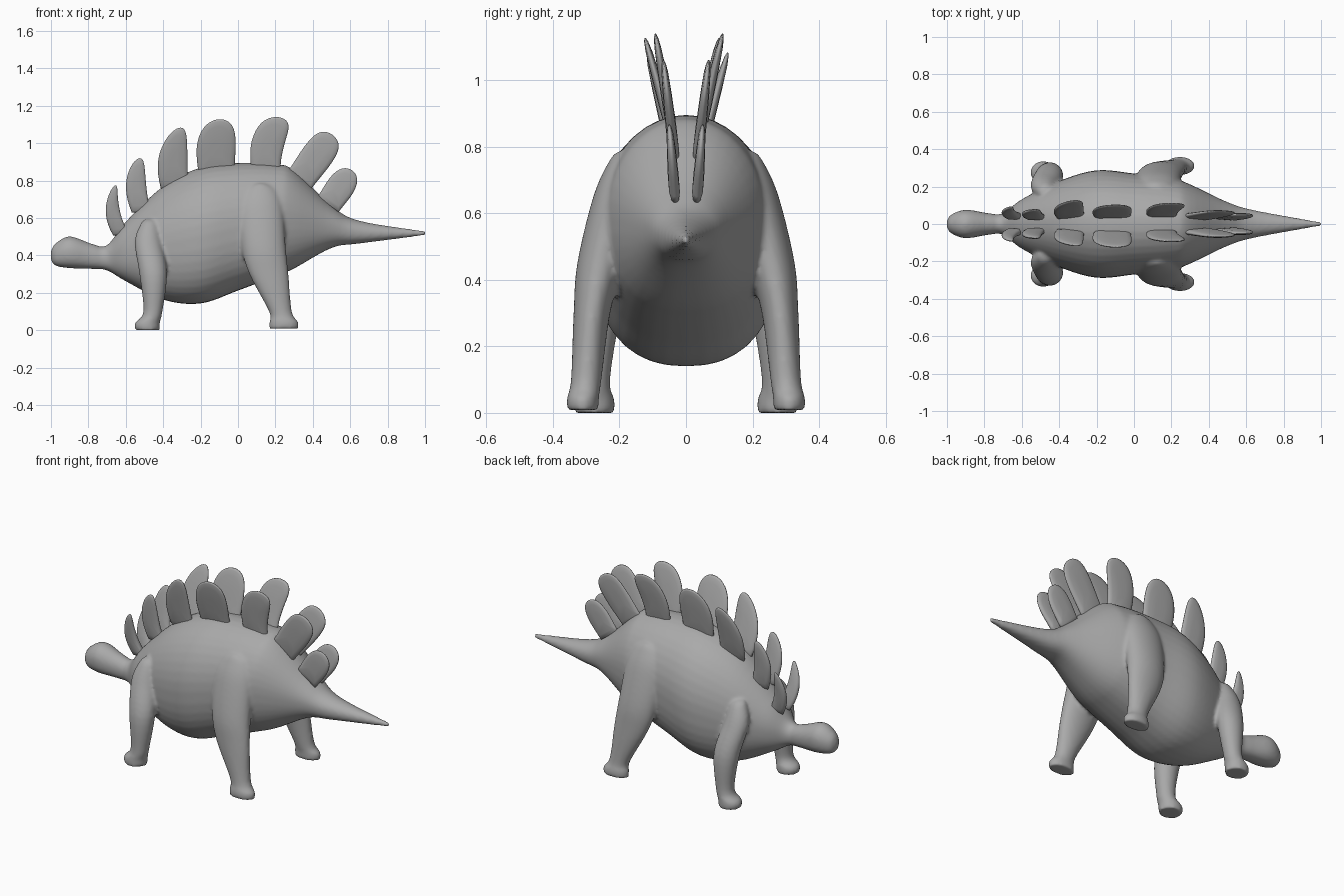
import bpy, bmesh, math
from mathutils import Vector

if "Cube" in bpy.data.objects:
    bpy.data.objects.remove(bpy.data.objects["Cube"])

skin = bpy.data.materials.new("grey_skin")
skin.diffuse_color = (0.4, 0.4, 0.4, 1)
skin.use_nodes = True
skin.node_tree.nodes["Principled BSDF"].inputs["Base Color"].default_value = skin.diffuse_color
ANGLES = [2 * math.pi * i / 40 for i in range(40)]


def spline(rows, steps):
    """Catmull-Rom samples through rows of numbers."""
    last, out = len(rows) - 1, []
    for i in range(last):
        a, b, c, d = rows[max(i - 1, 0)], rows[i], rows[i + 1], rows[min(i + 2, last)]
        for s in range(steps):
            t = s / steps
            out.append([q + 0.5 * t * (r - p + t * (2 * p - 5 * q + 4 * r - u + t * (3 * (q - r) + u - p)))
                        for p, q, r, u in zip(a, b, c, d)])
    return out + [list(rows[-1])]


def loft(bm, rings):
    """Skin closed rings of points and cap both ends."""
    loops = [[bm.verts.new(p) for p in ring] for ring in rings]
    n = len(loops[0])
    for a, b in zip(loops, loops[1:]):
        for i in range(n):
            bm.faces.new((a[i], a[(i + 1) % n], b[(i + 1) % n], b[i]))
    bm.faces.new(loops[0][::-1])
    bm.faces.new(loops[-1])


def finish(name, bm):
    bmesh.ops.recalc_face_normals(bm, faces=bm.faces)
    for f in bm.faces:
        f.smooth = True
    mesh = bpy.data.meshes.new(name)
    bm.to_mesh(mesh)
    bm.free()
    mesh.materials.append(skin)
    obj = bpy.data.objects.new(name, mesh)
    bpy.context.collection.objects.link(obj)
    return obj


def torso_ring(x, low, top, w):
    """Oval section with a fuller belly."""
    ring = []
    for a in ANGLES:
        c, s = math.cos(a), math.sin(a)
        e = 1 if s > 0 else 0.84
        ring.append((x, w * math.copysign(abs(c) ** e, c),
                     (low + top) / 2 + (top - low) / 2 * math.copysign(abs(s) ** e, s)))
    return ring


def leg(bm, rows):
    """Mirrored pair of legs from rows of z, centre x, centre y, radius x, radius y."""
    for side in (-1, 1):
        loft(bm, [[(x + rx * math.cos(a), side * (y + ry * math.sin(a)), z) for a in ANGLES]
                  for z, x, y, rx, ry in spline(rows, 5)])


bm = bmesh.new()
# Head, trunk and tail: x, bottom, top, half width
torso = [
    (-1.002, .385, .415, .01), (-.98, .347, .46, .048), (-.9, .332, .502, .076), (-.78, .328, .462, .058),
    (-.7, .32, .455, .057), (-.6, .262, .58, .132), (-.4, .163, .77, .23), (-.2, .143, .87, .287),
    (0, .212, .895, .27), (.2, .288, .888, .245), (.3, .33, .855, .212), (.5, .44, .668, .117),
    (.65, .464, .585, .072), (1.004, .508, .53, .009)]
loft(bm, [torso_ring(*r) for r in spline(torso, 6)])
# Hind legs, then front legs
leg(bm, [(.785, .12, .18, .03, .03), (.75, .12, .185, .085, .05), (.65, .12, .213, .12, .066),
         (.45, .136, .257, .119, .07), (.3, .165, .283, .105, .055), (.1, .227, .3, .061, .046),
         (.045, .245, .31, .077, .048), (.008, .245, .31, .077, .048)])
leg(bm, [(.595, -.475, .16, .02, .02), (.57, -.475, .175, .045, .04), (.47, -.48, .205, .072, .06),
         (.3, -.453, .26, .074, .065), (.1, -.455, .278, .051, .05), (.04, -.484, .275, .066, .06),
         (0, -.484, .275, .066, .06)])
body = finish("body_and_legs", bm)

# Melt the legs softly into the trunk
remesh = body.modifiers.new("blend", 'REMESH')
remesh.mode = 'VOXEL'
remesh.voxel_size = 0.01
remesh.use_smooth_shade = True
relax = body.modifiers.new("relax", 'SMOOTH')
relax.factor = 0.5
relax.iterations = 6


def plate(name, root, tip, width, bow, blunt, y_root, y_tip, side):
    """Lens-shaped back plate: bowed centre line, rounded end, leaning outward with height."""
    root, tip = Vector((root[0], 0, root[1])), Vector((tip[0], 0, tip[1]))
    axis = (tip - root).normalized()
    across = Vector((-axis.z, 0, axis.x))
    left, right = [], []
    for i in range(15):
        t = math.sin(i / 14 * math.pi / 2)
        centre = root.lerp(tip, t) + across * bow * 4 * t * (1 - t)
        half = width * math.sqrt(max(1 - t ** blunt, 0)) * (0.9 + 0.1 * min(1, 2 * t))
        left.append(centre + across * half)
        right.append(centre - across * half)
    edge = left + right[-2::-1]
    mid = root.lerp(tip, .5) + across * bow
    z0 = min(p.z for p in edge)
    z1 = max(p.z for p in edge)
    rings = []
    for scale, half in ((.3, -.016), (.75, -.014), (.93, -.009), (1, -.003),
                        (1, .003), (.93, .009), (.75, .014), (.3, .016)):
        ring = []
        for p in edge:
            q = mid.lerp(p, scale)
            t = (q.z - z0) / (z1 - z0)
            ring.append((q.x, side * (y_root + (y_tip - y_root) * t + half * (1.25 - .6 * t)), q.z))
        rings.append(ring)
    bm = bmesh.new()
    loft(bm, rings)
    finish(name, bm)


def plate_pair(i, root, tip, width, bow, blunt, y_left, y_right):
    plate(f"back_plate_left_{i}", root, tip, width, bow, blunt, .032, y_left, 1)
    plate(f"back_plate_right_{i}", root, tip, width, bow, blunt, .032, y_right, -1)


# Back plates from neck to tail
plate_pair(1, (-.625, .51), (-.655, .775), .046, .03, 1.6, .09, .09)
plate_pair(2, (-.515, .63), (-.525, .92), .058, .025, 3, .075, .075)
plate_pair(3, (-.335, .75), (-.305, 1.083), .086, .027, 2.4, .125, .115)
plate_pair(4, (-.11, .81), (-.09, 1.128), .106, .017, 5, .1, .123)
plate_pair(5, (.155, .81), (.225, 1.138), .087, .035, 8, .11, .092)
plate_pair(6, (.32, .79), (.505, 1.045), .085, 0, 8, .068, .068)
plate_pair(7, (.48, .67), (.61, .855), .076, 0, 5, .05, .05)
